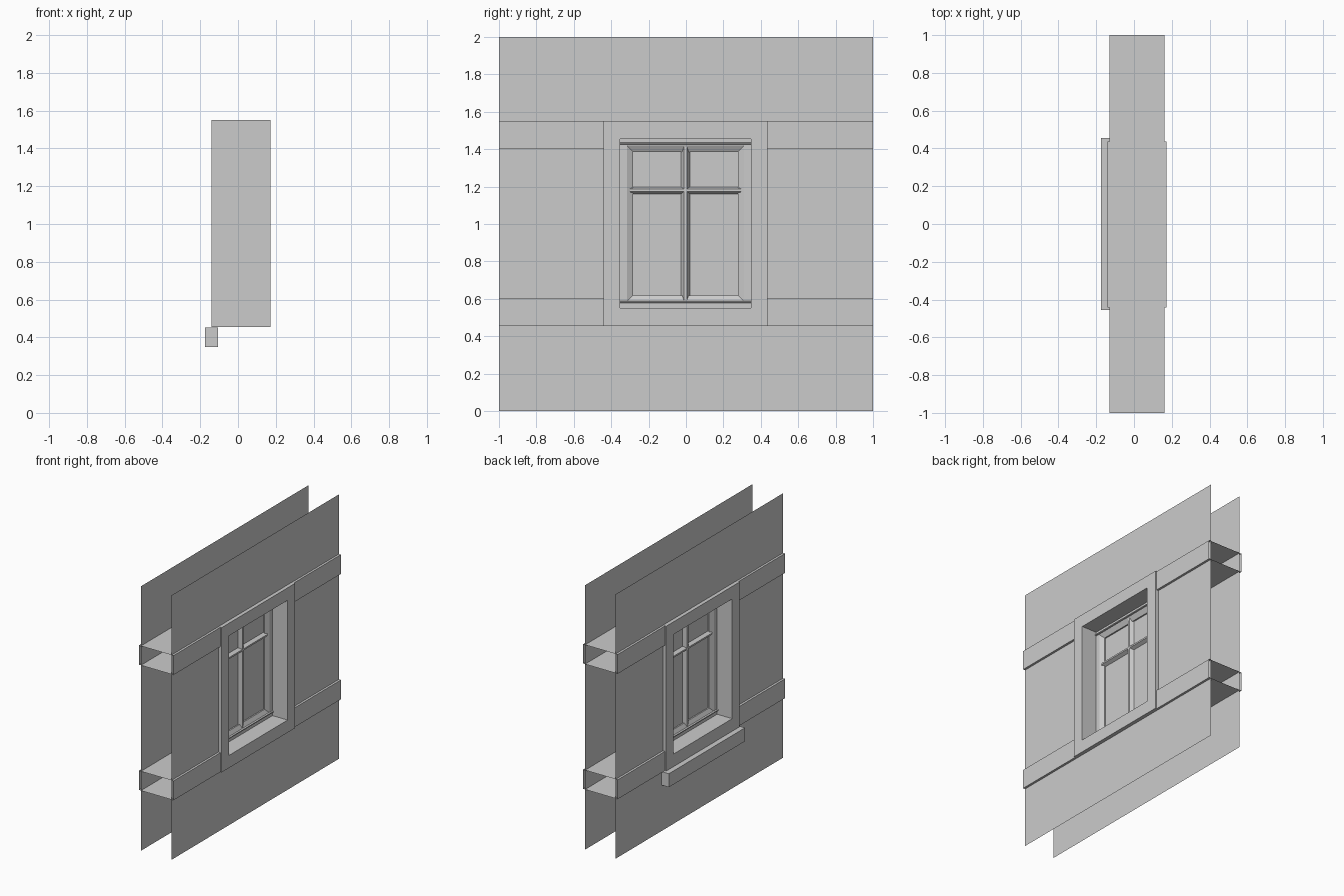
import bpy
import bmesh

if "Cube" in bpy.data.objects:
    bpy.data.objects.remove(bpy.data.objects["Cube"], do_unlink=True)

plaster = bpy.data.materials.new("plain grey")
plaster.use_nodes = True
GREY = (0.6, 0.6, 0.6, 1)
plaster.diffuse_color = GREY
plaster.node_tree.nodes["Principled BSDF"].inputs["Base Color"].default_value = GREY

MID = 0.016                            # middle of the wall thickness
OPENING = (-0.352, 0.347, 0.55, 1.455)  # y min, y max, z min, z max


def finish(name, bm):
    mesh = bpy.data.meshes.new(name)
    bm.to_mesh(mesh)
    bm.free()
    mesh.materials.append(plaster)
    obj = bpy.data.objects.new(name, mesh)
    bpy.context.collection.objects.link(obj)
    return obj


def inset(rect, d):
    y0, y1, z0, z1 = rect
    return (y0 + d, y1 - d, z0 + d, z1 - d)


def rings(name, steps, closed=False):
    """Bridge a series of (x, rectangle) loops lying in the wall plane."""
    bm = bmesh.new()
    loops = []
    for x, (y0, y1, z0, z1) in steps:
        corners = ((y0, z0), (y1, z0), (y1, z1), (y0, z1))
        loops.append([bm.verts.new((x, y, z)) for y, z in corners])
    pairs = list(zip(loops, loops[1:]))
    if closed:
        pairs.append((loops[-1], loops[0]))
    for a, b in pairs:
        for i in range(4):
            j = (i + 1) % 4
            bm.faces.new((a[i], a[j], b[j], b[i]))
    if closed:
        bmesh.ops.recalc_face_normals(bm, faces=bm.faces)
    return finish(name, bm)


def prism(name, section, start, end, place, caps=True):
    """Extrude a section along a straight line; place(u, v, t) gives the point."""
    bm = bmesh.new()
    a = [bm.verts.new(place(u, v, start)) for u, v in section]
    b = [bm.verts.new(place(u, v, end)) for u, v in section]
    for i in range(len(a)):
        j = (i + 1) % len(a)
        bm.faces.new((a[i], a[j], b[j], b[i]))
    if caps:
        bm.faces.new(a)
        bm.faces.new(b)
    bmesh.ops.recalc_face_normals(bm, faces=bm.faces)
    return finish(name, bm)


def along_y(z):
    return lambda u, v, t: (MID + u, t, z + v)


def along_z(y):
    return lambda u, v, t: (MID + u, y + v, t)


def bar_section(depth, half):
    """Six-sided glazing bar section with a narrow nose on both faces."""
    nose = half * 0.3
    return [(depth, -nose), (depth, nose), (0, half),
            (-depth, nose), (-depth, -nose), (0, -half)]


# Two thin wall sheets with the window opening cut out
WALL = (-1, 1, 0, 2)
rings("inner_wall", [(MID + 0.128, WALL), (MID + 0.128, OPENING)])
rings("outer_wall", [(MID - 0.128, OPENING), (MID - 0.128, WALL)])

# Open-ended horizontal beams on both sides of the window
box = [(-0.145, -0.073), (0.145, -0.073), (0.145, 0.073), (-0.145, 0.073)]
for level, z in (("lower", 0.528), ("upper", 1.476)):
    prism(level + "_right_beam", box, -1, -0.43, along_y(z), caps=False)
    prism(level + "_left_beam", box, 0.43, 1, along_y(z), caps=False)

# Deep window surround, with reveals running through the wall
SURROUND = (-0.441, 0.436, 0.455, 1.55)
rings("window_surround", [(-0.14, SURROUND), (-0.14, OPENING),
                          (0.172, OPENING), (0.172, SURROUND)], closed=True)

# Window frame with a chamfered inner edge
rings("window_frame", [(MID - 0.03, OPENING), (MID - 0.03, inset(OPENING, 0.036)),
                       (MID - 0.012, inset(OPENING, 0.069)),
                       (MID + 0.012, inset(OPENING, 0.069)),
                       (MID + 0.03, inset(OPENING, 0.036)),
                       (MID + 0.03, OPENING)], closed=True)

# Rails across the head and foot of the frame
for name, z in (("head_rail", 1.43), ("foot_rail", 0.583)):
    prism(name, bar_section(0.04, 0.012), OPENING[0], OPENING[1], along_y(z))

# Glazing bars and the pane behind them
prism("upright_bar", bar_section(0.028, 0.025), 0.59, 1.42, along_z(-0.003))
prism("cross_bar", bar_section(0.028, 0.02), -0.3, 0.295, along_y(1.18))
pane = [(-0.002, -0.3), (0.002, -0.3), (0.002, 0.295), (-0.002, 0.295)]
prism("window_pane", pane, 0.6, 1.41, along_z(0))

# Sill under the window on the outer face
sill = [(-0.191, -0.051), (-0.121, -0.051), (-0.121, 0.051), (-0.191, 0.051)]
prism("window_sill", sill, -0.455, 0.455, along_y(0.4))
